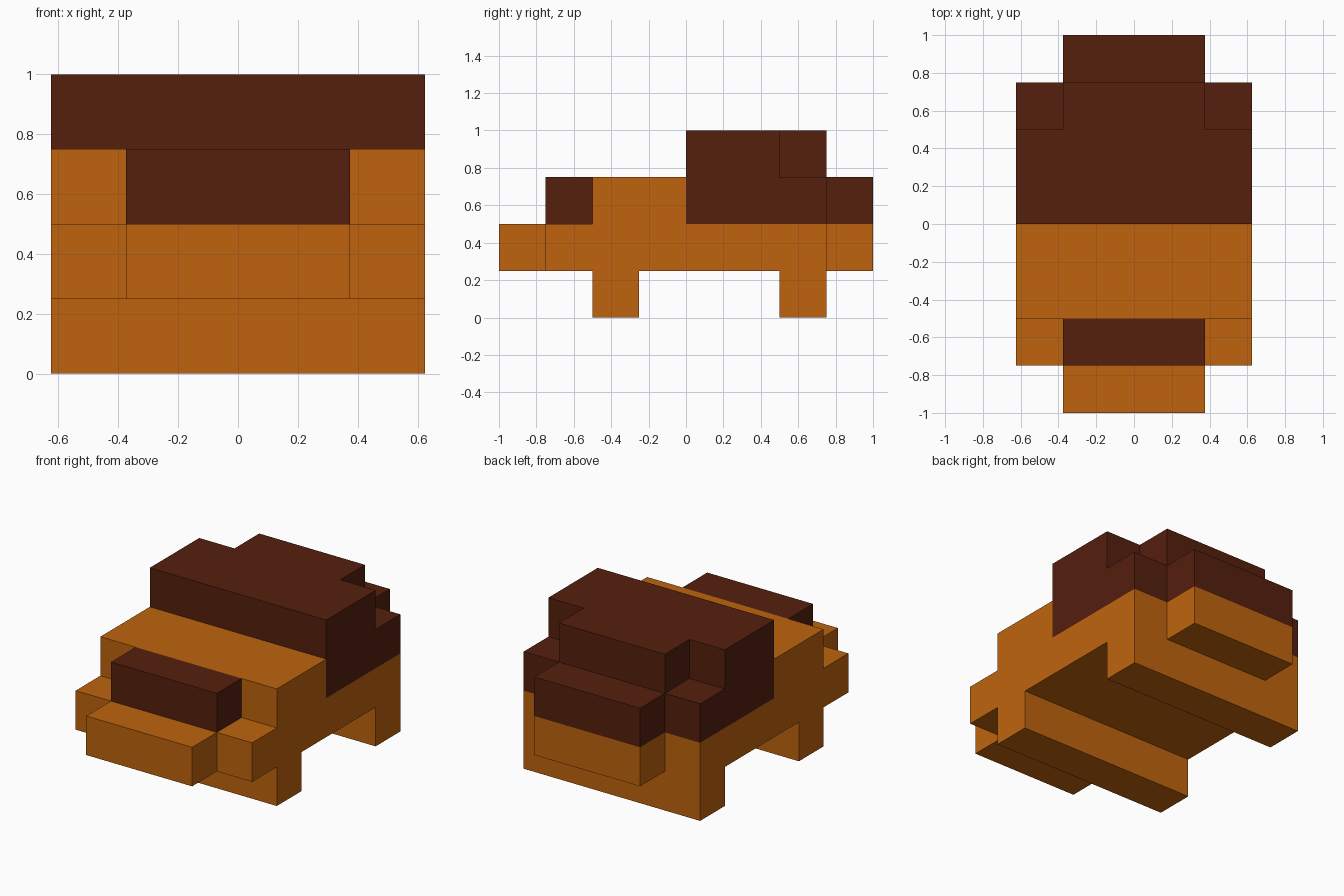
import bpy
import bmesh

cube = bpy.data.objects.get("Cube")
if cube:
    bpy.data.objects.remove(cube, do_unlink=True)

U = 0.25       # block size
WIDE = 0.625   # half width of body and shell
NARROW = 0.375 # half width of the centre blocks


def material(name, color):
    mat = bpy.data.materials.new(name)
    mat.use_nodes = True
    mat.diffuse_color = color
    bsdf = next(n for n in mat.node_tree.nodes if n.type == "BSDF_PRINCIPLED")
    bsdf.inputs["Base Color"].default_value = color
    return mat


orange = material("orange", (0.52, 0.127, 0.004, 1))
brown = material("dark brown", (0.09, 0.014, 0.004, 1))


def extrude_profile(name, points, half_width, mat):
    """Extrude a side profile, given in (y, z) blocks, across the width."""
    bm = bmesh.new()
    face = bm.faces.new([bm.verts.new((-half_width, y * U, z * U)) for y, z in points])
    moved = bmesh.ops.extrude_face_region(bm, geom=[face])["geom"]
    verts = [v for v in moved if isinstance(v, bmesh.types.BMVert)]
    bmesh.ops.translate(bm, verts=verts, vec=(2 * half_width, 0, 0))
    bmesh.ops.recalc_face_normals(bm, faces=bm.faces)
    mesh = bpy.data.meshes.new(name)
    bm.to_mesh(mesh)
    bm.free()
    mesh.materials.append(mat)
    obj = bpy.data.objects.new(name, mesh)
    bpy.context.collection.objects.link(obj)
    return obj


def block(name, y, z, mat):
    """One narrow block, one unit deep and high."""
    return extrude_profile(name, [(y, z), (y + 1, z), (y + 1, z + 1), (y, z + 1)], NARROW, mat)


# Body with its front ledge and full-width feet
extrude_profile("body_and_feet", [
    (-3, 1), (-2, 1), (-2, 0), (-1, 0), (-1, 1), (2, 1), (2, 0), (3, 0),
    (3, 2), (0, 2), (0, 3), (-2, 3), (-2, 2), (-3, 2)], WIDE, orange)

# Stepped shell over the rear
extrude_profile("shell", [(0, 2), (3, 2), (3, 3), (2, 3), (2, 4), (0, 4)], WIDE, brown)

# Narrow centre blocks at both ends
block("shell_top_rear", 2, 3, brown)
block("shell_rear", 3, 2, brown)
block("rear_base", 3, 1, orange)
block("brow", -3, 2, brown)
block("snout", -4, 1, orange)
